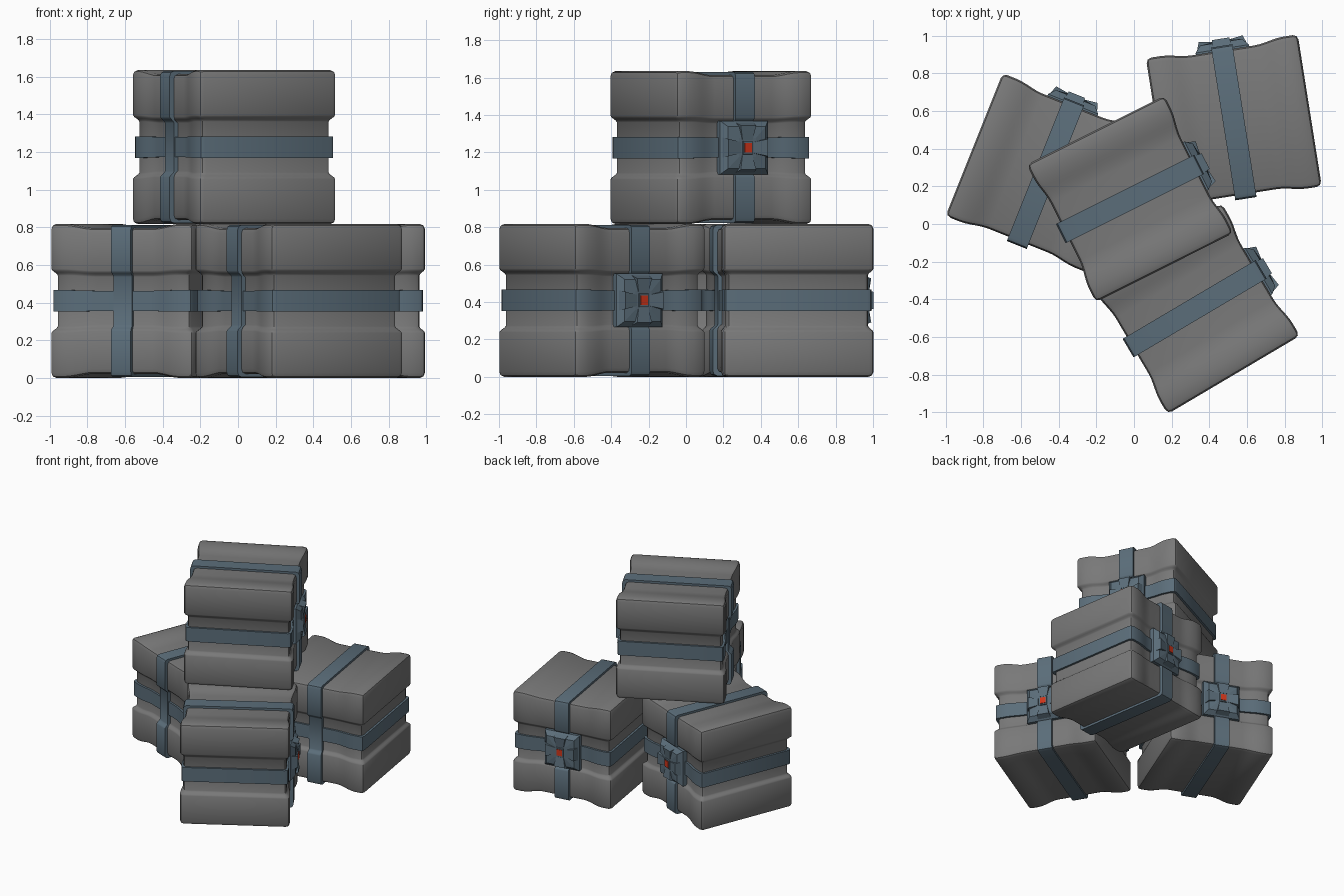
import bpy, bmesh
from math import radians
from mathutils import Vector

if "Cube" in bpy.data.objects:
    bpy.data.objects.remove(bpy.data.objects["Cube"])

HU, HZ = 0.408, 0.409         # crate half width, half height
DV, DZ = 0.022, 0.026         # groove depths
LIFT, HALF_STRAP = 0.018, 0.057


def material(name, rgb):
    m = bpy.data.materials.new(name)
    m.diffuse_color = (*rgb, 1)
    m.use_nodes = True
    m.node_tree.nodes["Principled BSDF"].inputs["Base Color"].default_value = m.diffuse_color
    return m


GREY = material("dark_grey", (0.19, 0.19, 0.19))
BLUE = material("slate_blue", (0.105, 0.155, 0.195))
RED = material("red_light", (0.62, 0.035, 0.01))


def groove(t, outer, inner):
    s = min(1, max(0, (outer - abs(t)) / (outer - inner)))
    return s * s * (3 - 2 * s)


def warp(co):
    """Sink the middle of the faces into strap grooves."""
    gv, gz = groove(co.y, 0.33, 0.17), groove(co.z, 0.17, 0.135)
    return Vector((co.x * (1 - (DV * gv + DZ * gz) / HU),
                   co.y * (1 - DZ * gz / HU),
                   co.z * (1 - DV * gv / HZ)))


def grooved_block(name, hx, hy, hz, open_axis=None):
    """Rounded block, sliced across the grooves and warped; open ones become straps."""
    bm = bmesh.new()
    bmesh.ops.create_cube(bm, size=2)
    for v in bm.verts:
        v.co = Vector((v.co.x * hx, v.co.y * hy, v.co.z * hz))
    if open_axis is not None:
        caps = [f for f in bm.faces if abs(f.normal[open_axis]) > 0.9]
        bmesh.ops.delete(bm, geom=caps, context='FACES')
    edges = [e for e in bm.edges if not e.is_boundary]
    bmesh.ops.bevel(bm, geom=edges, offset=0.028, segments=2, profile=0.5, affect='EDGES')
    cuts = {1: (0.33, 0.30, 0.27, 0.25, 0.23, 0.20, 0.17),
            2: (0.17, 0.161, 0.153, 0.144, 0.135)}
    for axis, values in cuts.items():
        for val in [s * c for c in values for s in (-1, 1)]:
            n = Vector((0, 0, 0))
            n[axis] = 1
            bmesh.ops.bisect_plane(bm, geom=bm.verts[:] + bm.edges[:] + bm.faces[:],
                                   plane_co=n * val, plane_no=n)
    for v in bm.verts:
        v.co = warp(v.co)
    if open_axis is not None:
        # strap side walls, running down into the body
        rim = [e for e in bm.edges if e.is_boundary]
        new = bmesh.ops.extrude_edge_only(bm, edges=rim)["geom"]
        for v in new:
            if isinstance(v, bmesh.types.BMVert):
                for a in range(3):
                    if a != open_axis:
                        v.co[a] *= 0.93
    me = bpy.data.meshes.new(name)
    bm.to_mesh(me)
    bm.free()
    return me


def frustum(bm, x0, x1, base, top, mat=0):
    """Tapered block along x; base and top are (y0, y1, z0, z1)."""
    a, b = [[bm.verts.new((x, y, z)) for y, z in
             ((y0, z0), (y1, z0), (y1, z1), (y0, z1))]
            for x, (y0, y1, z0, z1) in ((x0, base), (x1, top))]
    faces = [bm.faces.new(b), bm.faces.new(a[::-1])]
    faces += [bm.faces.new((a[i], a[(i + 1) % 4], b[(i + 1) % 4], b[i])) for i in range(4)]
    for f in faces:
        f.material_index = mat


def sq(h, k=None):
    k = k or h
    return (-h, h, -k, k)


def arm(bm, turn):
    """Wedge-shaped buckle arm, wider at its outer end and dipping to the centre."""
    pts = []
    for r, w, x in ((0.035, 0.034, 0.37), (0.146, 0.06, 0.37),
                    (0.04, 0.03, 0.438), (0.118, 0.046, 0.449)):
        for y, z in ((-w, r), (w, r)):
            for _ in range(turn):
                y, z = -z, y
            pts.append(bm.verts.new((x, y, z)))
    for ids in ((4, 5, 7, 6), (0, 2, 3, 1), (0, 1, 5, 4), (2, 6, 7, 3), (0, 4, 6, 2), (1, 3, 7, 5)):
        bm.faces.new([pts[i] for i in ids])


def buckle_mesh():
    bm = bmesh.new()
    # base plate and its sloped top
    frustum(bm, 0.355, 0.395, sq(0.143), sq(0.143))
    frustum(bm, 0.395, 0.430, sq(0.143), sq(0.112))
    frustum(bm, 0.430, 0.436, sq(0.112), sq(0.05))
    for turn in range(4):
        arm(bm, turn)
    # centre frame and red light
    frustum(bm, 0.40, 0.444, sq(0.042, 0.046), sq(0.028, 0.034))
    frustum(bm, 0.42, 0.449, sq(0.022, 0.025), sq(0.022, 0.025), 1)
    bmesh.ops.recalc_face_normals(bm, faces=bm.faces[:])
    me = bpy.data.meshes.new("buckle")
    bm.to_mesh(me)
    bm.free()
    me.materials.append(BLUE)
    me.materials.append(RED)
    return me


# shared part meshes
body = grooved_block("crate_body", HU, HU, HZ)
upright = grooved_block("upright_strap", HU + LIFT + 0.008, HALF_STRAP, HZ + LIFT, 1)
girth = grooved_block("girth_strap", HU + LIFT, HU + LIFT, HALF_STRAP, 2)
body.materials.append(GREY)
for me in (upright, girth):
    me.materials.append(BLUE)
buckle = buckle_mesh()

# crate name, centre, heading of the buckle side
CRATES = [("back_right", 0.53, 0.54, HZ, 99),
          ("left", -0.47, 0.27, HZ, 68.2),
          ("front_right", 0.322, -0.45, HZ, 30.6),
          ("top", -0.021, 0.133, 3 * HZ - 0.001, 26.6)]

for name, x, y, z, angle in CRATES:
    for part, me in (("body", body), ("upright_strap", upright),
                     ("girth_strap", girth), ("buckle", buckle)):
        ob = bpy.data.objects.new(f"{name}_crate_{part}", me)
        ob.location = (x, y, z)
        ob.rotation_euler.z = radians(angle)
        bpy.context.collection.objects.link(ob)
        if name == "top" and part != "buckle":  # meshes are shared, so shade once
            bpy.ops.object.select_all(action='DESELECT')
            ob.select_set(True)
            bpy.context.view_layer.objects.active = ob
            bpy.ops.object.shade_smooth_by_angle(angle=radians(35))
